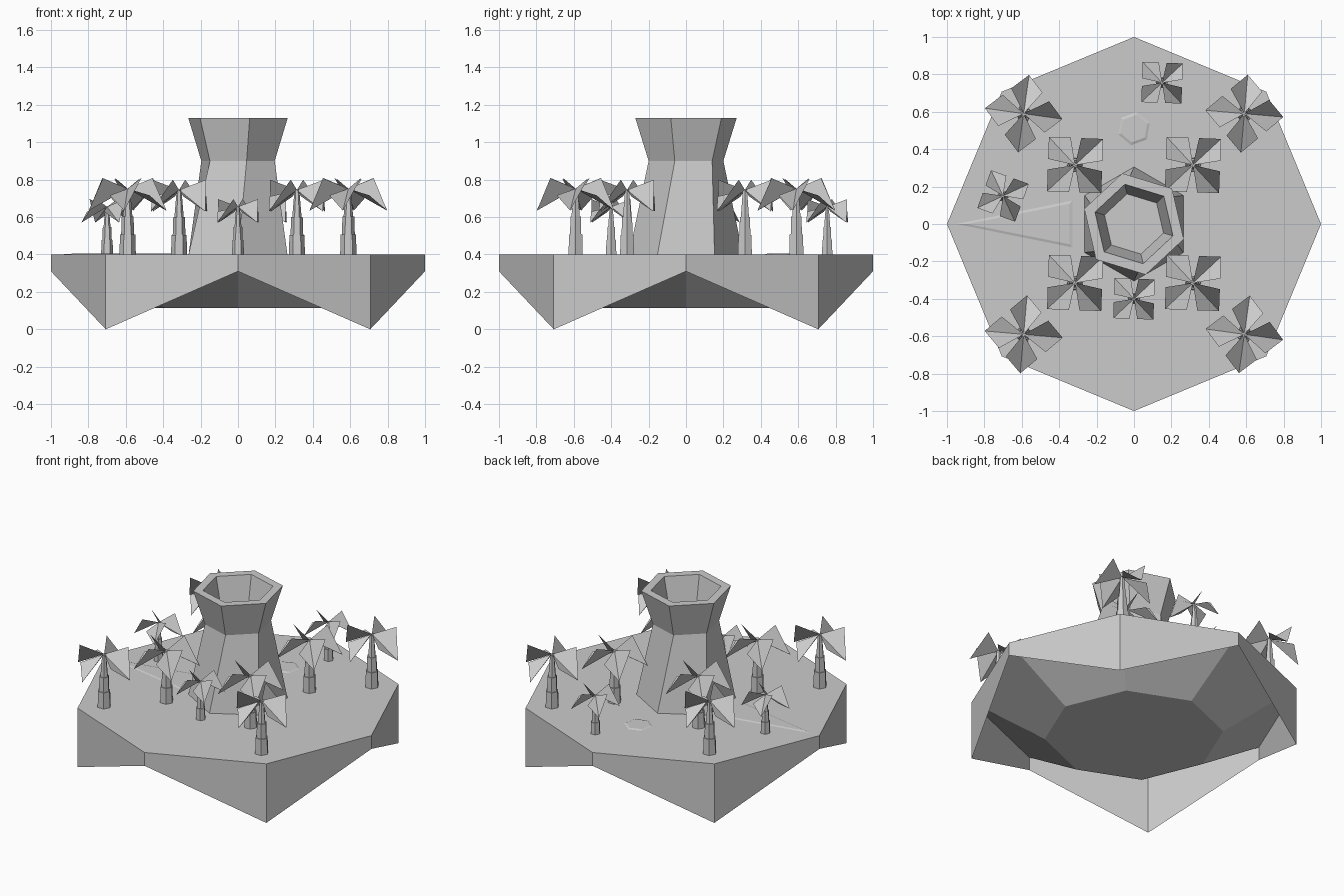
import bpy, bmesh
from math import cos, sin, radians, pi

if "Cube" in bpy.data.objects:
    bpy.data.objects.remove(bpy.data.objects["Cube"])


def finish(bm, name):
    bmesh.ops.remove_doubles(bm, verts=bm.verts, dist=1e-5)
    me = bpy.data.meshes.new(name)
    bm.to_mesh(me)
    bm.free()
    ob = bpy.data.objects.new(name, me)
    bpy.context.collection.objects.link(ob)
    return ob


def ring(bm, n, r, z, turn=0, cx=0, cy=0):
    return [bm.verts.new((cx + r * cos(radians(turn) + 2 * pi * i / n),
                          cy + r * sin(radians(turn) + 2 * pi * i / n), z))
            for i in range(n)]


def bridge(bm, a, b):
    n = len(a)
    for i in range(n):
        j = (i + 1) % n
        bm.faces.new((a[i], a[j], b[j], b[i]))


def lathe(bm, n, rows, cx=0, cy=0):
    """Skin a stack of (radius, z, turn) rings; cap both ends."""
    rings = [ring(bm, n, r, z, t, cx, cy) for r, z, t in rows]
    for a, b in zip(rings, rings[1:]):
        bridge(bm, a, b)
    bm.faces.new(rings[0][::-1])
    bm.faces.new(rings[-1])


TOP = 0.4

# island: octagonal slab whose underside is a shallow bowl
bm = bmesh.new()
lathe(bm, 8, [(0.55, 0.115, 0), (1.0, TOP, 0)])
finish(bm, "island")

# hanging skirt: thin sheet with pointed diagonal corners
bm = bmesh.new()
low = ring(bm, 8, 1.0, 0)
for i in range(0, 8, 2):
    low[i].co.z = 0.31
bridge(bm, low, ring(bm, 8, 1.0, TOP))
finish(bm, "island_skirt")

# hollow six-sided tower, twisted above the base
bm = bmesh.new()
T = 43
lathe(bm, 6, [(0.305, TOP, 30), (0.205, 0.9, T), (0.278, 1.13, T),
              (0.218, 1.13, T), (0.165, 0.92, T)])
finish(bm, "tower")


def palm(name, x, y, s, turn):
    bm = bmesh.new()
    # trunk of three stacked sleeves
    lathe(bm, 6, [(0.043 * s, TOP, 0), (0.040 * s, TOP + 0.105 * s, 0),
                  (0.034 * s, TOP + 0.105 * s, 0), (0.031 * s, TOP + 0.2 * s, 0),
                  (0.025 * s, TOP + 0.2 * s, 0), (0.013 * s, TOP + 0.345 * s, 0)], x, y)
    # four drooping kite-shaped leaves: (distance, angle, height)
    for k in range(4):
        v = []
        for d, a, h in ((0, 0, 0.345), (0.148, -34, 0.31), (0.205, 0, 0.23), (0.148, 34, 0.40)):
            t = radians(turn + 90 * k + a)
            v.append(bm.verts.new((x + d * s * cos(t), y + d * s * sin(t), TOP + h * s)))
        bm.faces.new(v[:3])
        bm.faces.new((v[0], v[2], v[3]))
    finish(bm, name)


# palms: outer and inner groups of four, plus three small ones
for sx in (-1, 1):
    for sy in (-1, 1):
        tag = ("left" if sx < 0 else "right") + ("_front" if sy < 0 else "_back")
        palm("outer_palm_" + tag, 0.59 * sx, 0.59 * sy, 1.02, -5 if sx * sy > 0 else -8)
        palm("inner_palm_" + tag, 0.315 * sx, 0.315 * sy, 1.0, 43)
for i, (x, y, t) in enumerate(((0.15, 0.755, 43), (-0.70, 0.15, 25), (0, -0.4, 43))):
    palm("small_palm_%d" % (i + 1), x, y, 0.74, t)

# faint low triangular path and flat stone on the ground
bm = bmesh.new()
a = [bm.verts.new((x, y, TOP)) for x, y in ((-0.95, 0), (-0.33, -0.125), (-0.33, 0.125))]
b = [bm.verts.new((x, y, TOP + 0.004)) for x, y in ((-0.89, 0), (-0.345, -0.108), (-0.345, 0.108))]
bridge(bm, a, b)
bm.faces.new(b)
finish(bm, "path")

bm = bmesh.new()
lathe(bm, 6, [(0.09, TOP, 20), (0.075, TOP + 0.005, 20)], 0, 0.51)
finish(bm, "flat_stone")
